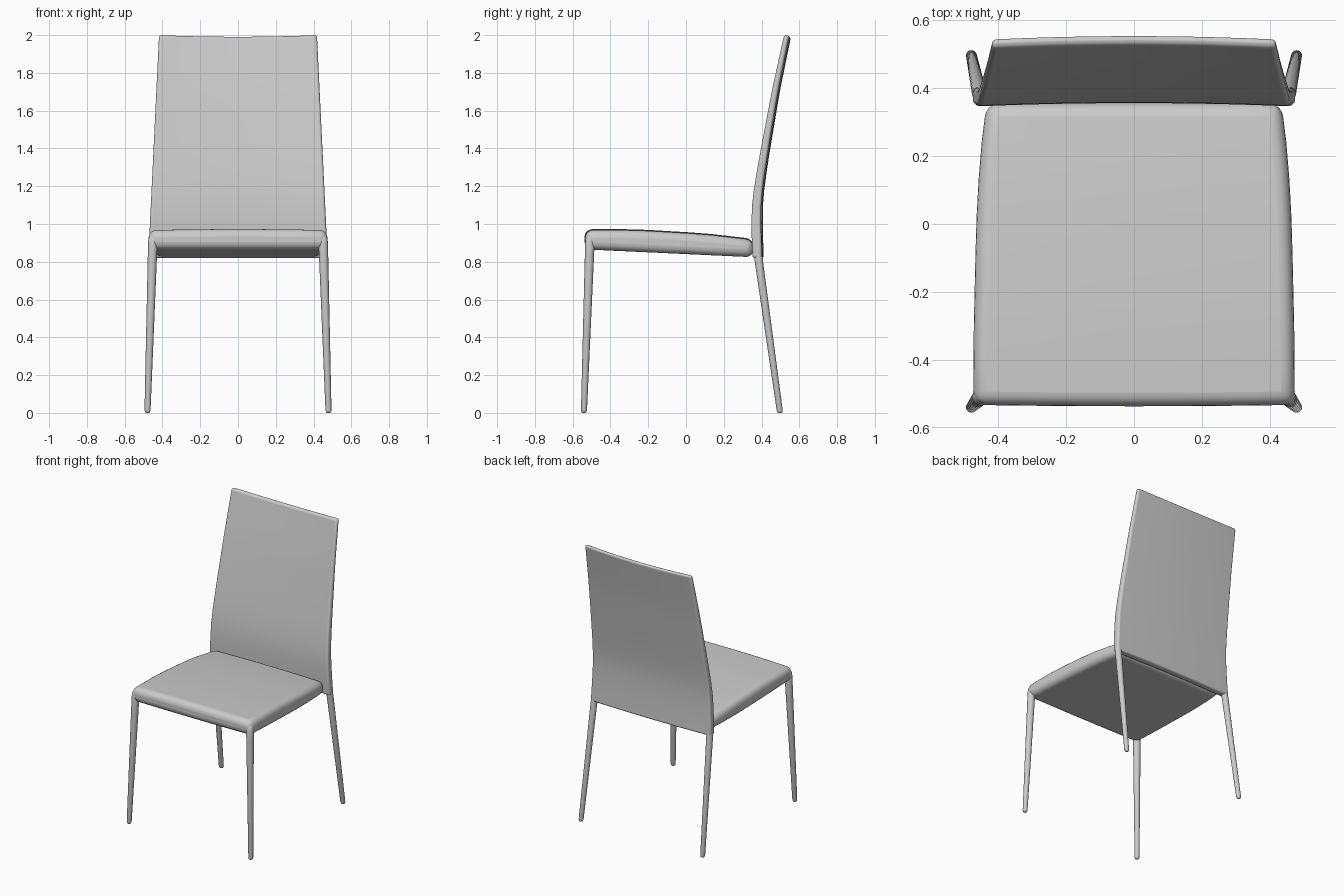
import bpy, bmesh, math
from mathutils import Vector

if "Cube" in bpy.data.objects:
    bpy.data.objects.remove(bpy.data.objects["Cube"])


def interp(pts, t):
    """Piecewise linear lookup in a list of (t, value) pairs."""
    for (a, va), (b, vb) in zip(pts, pts[1:]):
        if t <= b:
            return va + (vb - va) * max(0, t - a) / (b - a)
    return pts[-1][1]


def finish(name, bm):
    bmesh.ops.recalc_face_normals(bm, faces=bm.faces)
    for f in bm.faces:
        f.smooth = True
    me = bpy.data.meshes.new(name)
    bm.to_mesh(me)
    bm.free()
    ob = bpy.data.objects.new(name, me)
    bpy.context.collection.objects.link(ob)
    return ob


def slab(name, nu, nv, side_a, side_b, bevel):
    """Closed padded panel between two surfaces, u in -1..1 and v in 0..1."""
    bm = bmesh.new()
    a, b = [[[bm.verts.new(fn(2 * i / nu - 1, j / nv)) for j in range(nv + 1)]
             for i in range(nu + 1)] for fn in (side_a, side_b)]
    for g in (a, b):
        for i in range(nu):
            for j in range(nv):
                bm.faces.new((g[i][j], g[i + 1][j], g[i + 1][j + 1], g[i][j + 1]))
    for i in range(nu):
        for j in (0, nv):
            bm.faces.new((a[i][j], a[i + 1][j], b[i + 1][j], b[i][j]))
    for j in range(nv):
        for i in (0, nu):
            bm.faces.new((a[i][j], a[i][j + 1], b[i][j + 1], b[i][j]))
    ob = finish(name, bm)
    m = ob.modifiers.new("rounded_edges", 'BEVEL')
    m.width, m.segments = bevel, 5
    m.limit_method, m.angle_limit = 'ANGLE', math.radians(45)
    return ob


def leg(name, path, sides=20):
    """Tapered round tube through (x, y, z, radius) stations."""
    bm = bmesh.new()
    rings = [[bm.verts.new((x + r * math.cos(k * math.tau / sides),
                            y + r * math.sin(k * math.tau / sides), z))
              for k in range(sides)] for x, y, z, r in path]
    for lo, hi in zip(rings, rings[1:]):
        for k in range(sides):
            n = (k + 1) % sides
            bm.faces.new((lo[k], lo[n], hi[n], hi[k]))
    bm.faces.new(rings[0])
    bm.faces.new(rings[-1])
    return finish(name, bm)


# Seat cushion: tapers to the back, slopes down, slightly crowned
SEAT_HALF = [(-0.54, 0.474), (-0.3, 0.472), (0, 0.465), (0.2, 0.454), (0.36, 0.434)]
SEAT_TOP = [(-0.54, 0.967), (-0.25, 0.966), (0.1, 0.945), (0.36, 0.915)]
SEAT_LOW = [(-0.54, 0.866), (0.36, 0.824)]


def seat_surface(profile, crown):
    def fn(u, v):
        y = -0.533 + 0.89 * v
        return Vector((u * interp(SEAT_HALF, y), y - 0.004 * (1 - u * u) * (1 - v),
                       interp(profile, y) + crown * (1 - u * u)))
    return fn


slab("seat", 8, 8, seat_surface(SEAT_TOP, 0.006), seat_surface(SEAT_LOW, 0), 0.04)

# Backrest: leaning, bent above the seat and gently hollow across
BACK_FRONT = [(0.82, 0.352), (0.95, 0.346), (1.08, 0.347), (1.2, 0.361),
              (1.35, 0.387), (1.7, 0.453), (2.0, 0.518)]
BACK_REAR = [(0.82, 0.402), (0.95, 0.397), (1.08, 0.396), (1.2, 0.406),
             (1.35, 0.428), (1.7, 0.486), (2.0, 0.546)]


def back_surface(profile):
    def fn(u, v):
        z = 0.82 + 1.18 * v
        half = 0.475 - 0.057 * v
        return Vector((u * half, interp(profile, z) + 0.01 * (1 - u * u),
                       z - 0.009 * (1 - u * u) * v ** 4))
    return fn


slab("backrest", 10, 13, back_surface(BACK_FRONT), back_surface(BACK_REAR), 0.0135)

# Legs: splayed and tapered, with rounded feet
FRONT = [(0.479, -0.541, 0, 0.008), (0.479, -0.541, 0.004, 0.013),
         (0.479, -0.540, 0.014, 0.016), (0.453, -0.511, 0.84, 0.0245),
         (0.451, -0.509, 0.90, 0.0255), (0.451, -0.508, 0.93, 0.021),
         (0.449, -0.504, 0.95, 0.010)]
REAR = [(0.479, 0.498, 0, 0.008), (0.479, 0.4975, 0.004, 0.013),
        (0.479, 0.496, 0.014, 0.016), (0.456, 0.386, 0.80, 0.022),
        (0.453, 0.378, 0.86, 0.021)]
for part, path in (("front_leg", FRONT), ("rear_leg", REAR)):
    for side, s in (("right", 1), ("left", -1)):
        leg(f"{part}_{side}", [(s * x, y, z, r) for x, y, z, r in path])

# Smooth shading with the small sharp edges kept
bpy.ops.object.select_all(action='SELECT')
bpy.context.view_layer.objects.active = bpy.data.objects["seat"]
bpy.ops.object.shade_smooth_by_angle(angle=math.radians(50))
